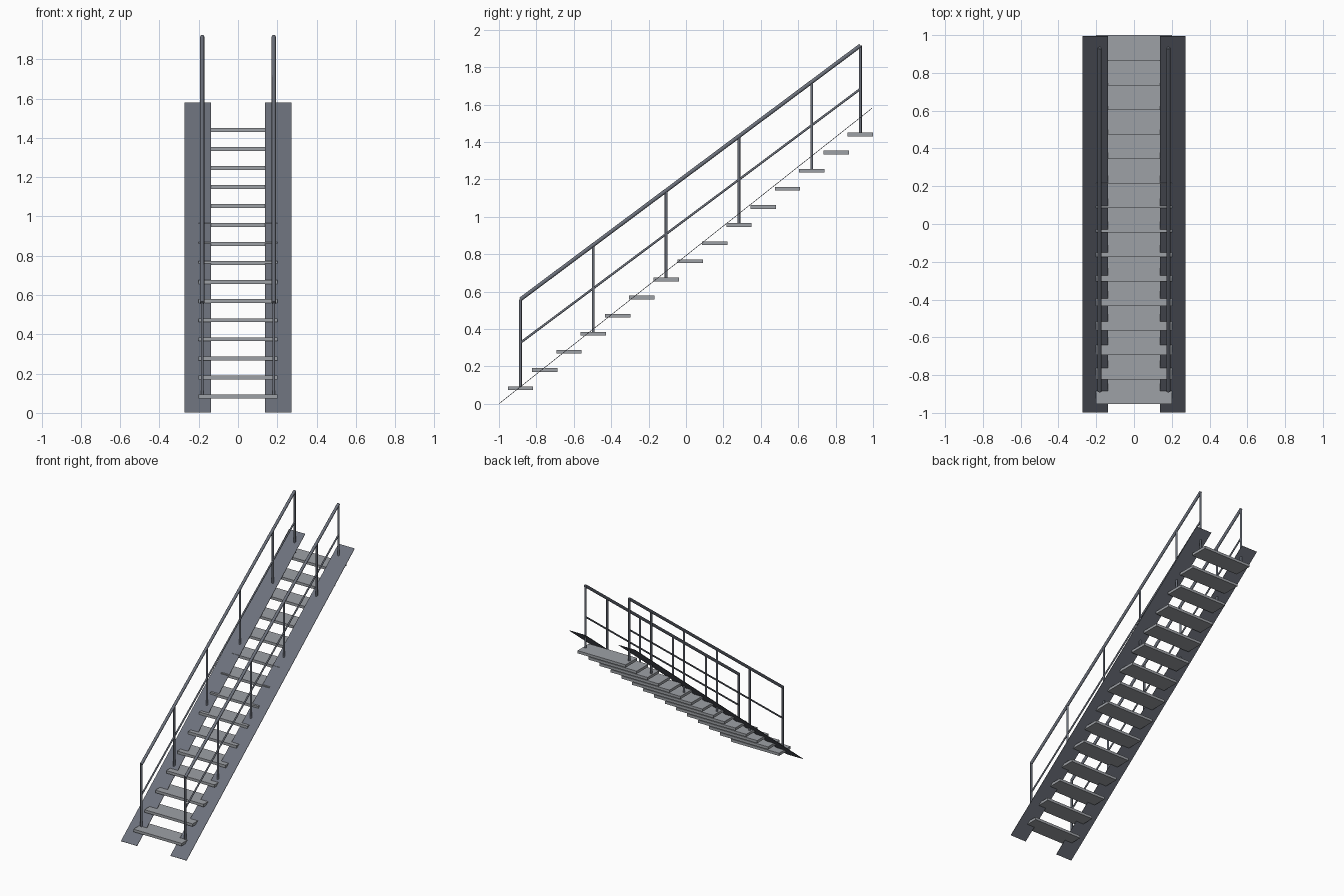
import bpy
import math
from mathutils import Vector

cube = bpy.data.objects.get("Cube")
if cube:
    bpy.data.objects.remove(cube, do_unlink=True)


def material(name, color):
    mat = bpy.data.materials.new(name)
    mat.use_nodes = True
    mat.diffuse_color = color
    mat.node_tree.nodes["Principled BSDF"].inputs["Base Color"].default_value = color
    return mat


dark_steel = material("dark blue grey steel", (0.15, 0.165, 0.2, 1))
tread_grey = material("light grey tread", (0.34, 0.355, 0.38, 1))


def box(name, center, size, mat, tilt=0):
    bpy.ops.mesh.primitive_cube_add(size=1, location=center, rotation=(tilt, 0, 0))
    obj = bpy.context.object
    obj.name = name
    obj.scale = size
    bpy.ops.object.transform_apply(location=False, rotation=False, scale=True)
    obj.data.materials.append(mat)
    return obj


def tube(name, start, end, radius):
    start, end = Vector(start), Vector(end)
    axis = end - start
    bpy.ops.mesh.primitive_cylinder_add(vertices=12, radius=radius, depth=axis.length,
                                        location=(start + end) / 2)
    obj = bpy.context.object
    obj.name = name
    obj.rotation_euler = axis.to_track_quat('Z', 'Y').to_euler()
    bpy.ops.object.shade_smooth_by_angle(angle=math.radians(40))
    obj.data.materials.append(dark_steel)
    return obj


# Flight layout
STEPS = 15
FIRST_Y, FIRST_Z = -0.885, 0.084
RUN, RISE = 0.1298, 0.0969
RAIL_X = 0.182


def step_point(i, lift=0.0):
    return FIRST_Y + i * RUN, FIRST_Z + i * RISE + lift


# Open treads
for i in range(STEPS):
    y, z = step_point(i)
    box(f"tread_{i + 1}", (0, y, z), (0.4, 0.136, 0.02), tread_grey)

# Thin sloping side plates
foot, head = Vector((0, -0.998, 0.002)), Vector((0, 0.994, 1.58))
slope = head - foot
for side, sx in (("left", 1), ("right", -1)):
    mid = (foot + head) / 2
    box(f"{side}_side_plate", (sx * 0.205, mid.y, mid.z),
        (0.134, slope.length, 0.003), dark_steel, math.atan2(slope.z, slope.y))

    # Handrail and middle rail
    x = sx * RAIL_X
    last = STEPS - 1
    for name, lift, radius in (("handrail", 0.475, 0.0105), ("middle_rail", 0.243, 0.006)):
        tube(f"{side}_{name}", (x, *step_point(0, lift)), (x, *step_point(last, lift)), radius)

    # Posts on every third tread and on the last one
    for i in (*range(0, last, 3), last):
        tube(f"{side}_post_{i + 1}", (x, *step_point(i)), (x, *step_point(i, 0.475)), 0.0075)
